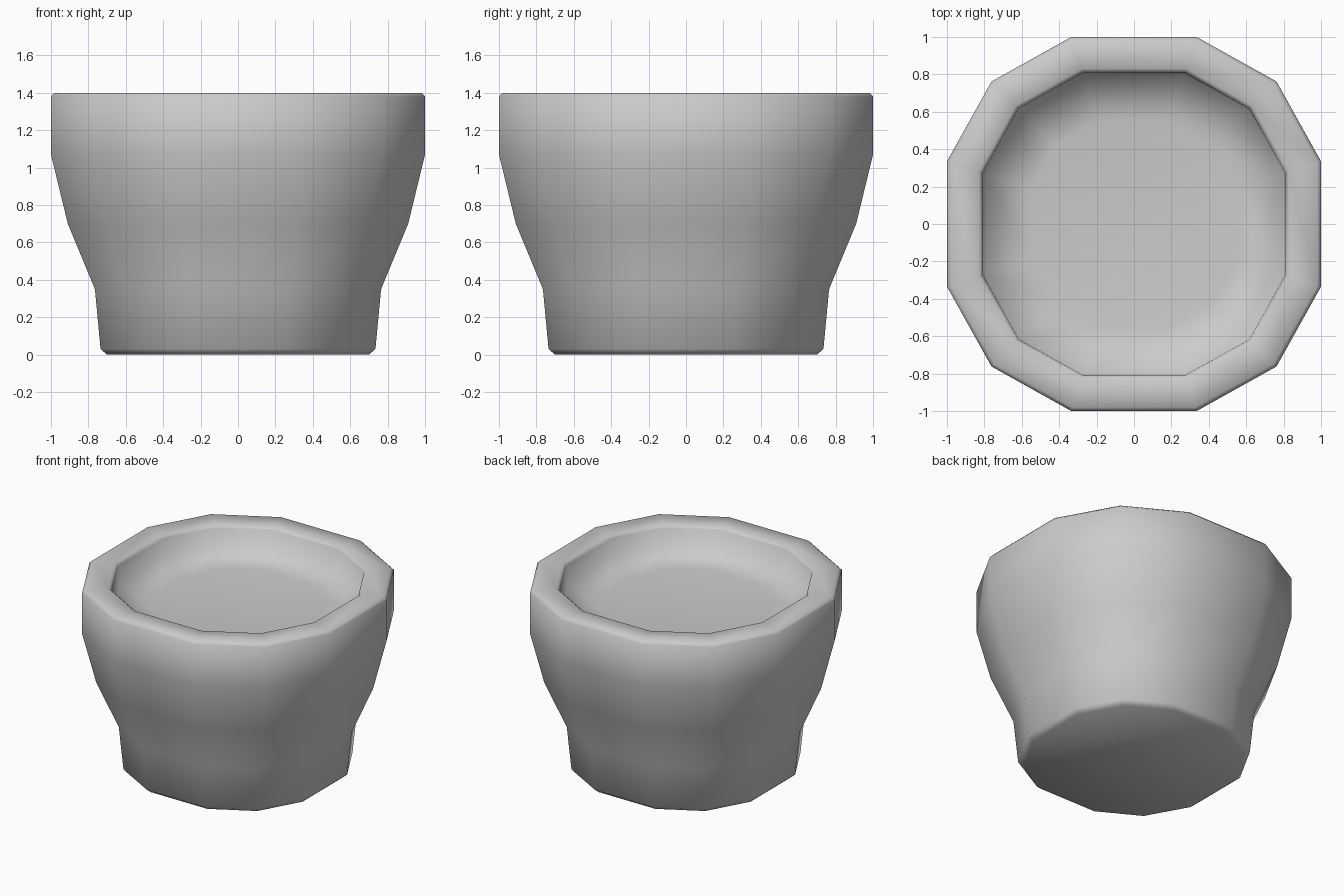
import bpy, bmesh

if "Cube" in bpy.data.objects:
    bpy.data.objects.remove(bpy.data.objects["Cube"])

# Twelve-sided outline: one quarter, turned four times
quarter = [(1.0, -0.335), (1.0, 0.335), (0.762, 0.762)]
outline = []
for turn in range(4):
    for x, y in quarter:
        for _ in range(turn):
            x, y = -y, x
        outline.append((x, y))

# Profile (scale, height): underside, outer wall, rim, inner wall, sunken floor
profile = [(0.70, 0.0), (0.735, 0.03), (0.765, 0.35), (0.91, 0.70),
           (1.0, 1.07), (1.0, 1.38), (0.98, 1.40), (0.83, 1.40),
           (0.81, 1.38), (0.80, 1.24), (0.55, 1.21)]

bm = bmesh.new()
rings = [[bm.verts.new((x * s, y * s, z)) for x, y in outline] for s, z in profile]
for low, high in zip(rings, rings[1:]):
    for i in range(12):
        j = (i + 1) % 12
        bm.faces.new((low[i], low[j], high[j], high[i]))

# Close the base and the floor
bm.faces.new(rings[0][::-1])
centre = bm.verts.new((0, 0, 1.20))
for i in range(12):
    bm.faces.new((rings[-1][i], rings[-1][(i + 1) % 12], centre))
bmesh.ops.recalc_face_normals(bm, faces=bm.faces)
for face in bm.faces:
    face.smooth = True

mesh = bpy.data.meshes.new("pot")
bm.to_mesh(mesh)
bm.free()
pot = bpy.data.objects.new("pot", mesh)
bpy.context.collection.objects.link(pot)
